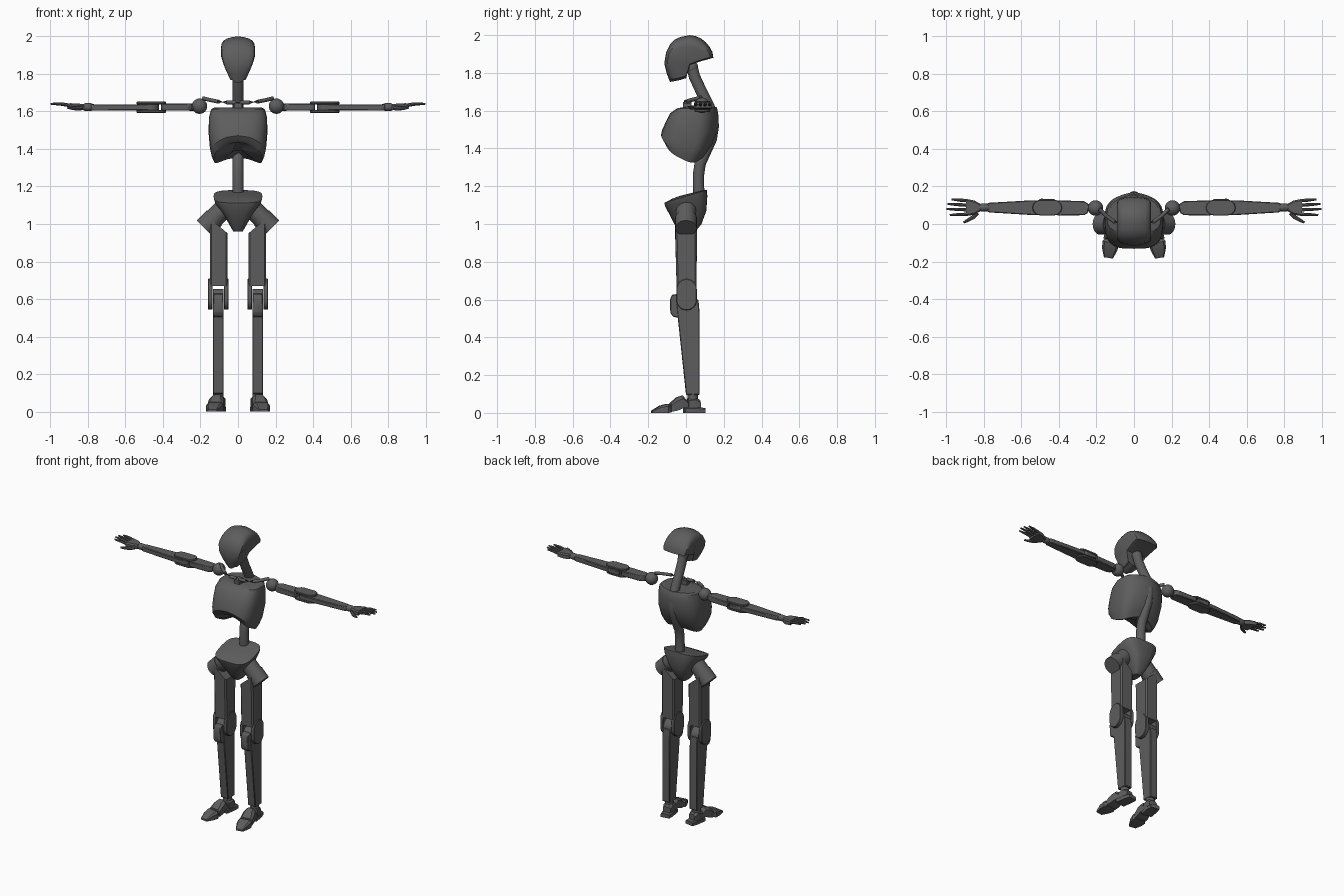
import bpy, bmesh, math
from mathutils import Vector, Matrix

if "Cube" in bpy.data.objects:
    bpy.data.objects.remove(bpy.data.objects["Cube"])

dark = bpy.data.materials.new("dark_grey")
dark.diffuse_color = (.11, .11, .11, 1)
dark.use_nodes = True
dark.node_tree.nodes["Principled BSDF"].inputs["Base Color"].default_value = dark.diffuse_color


def finish(name, bm, mirror=False, bevel=0.0, angle=32):
    bmesh.ops.recalc_face_normals(bm, faces=bm.faces)
    me = bpy.data.meshes.new(name)
    bm.to_mesh(me)
    bm.free()
    me.materials.append(dark)
    ob = bpy.data.objects.new(name, me)
    bpy.context.collection.objects.link(ob)
    bpy.ops.object.select_all(action='DESELECT')
    ob.select_set(True)
    bpy.context.view_layer.objects.active = ob
    bpy.ops.object.shade_smooth_by_angle(angle=math.radians(angle))
    if bevel:
        b = ob.modifiers.new("bevel", 'BEVEL')
        b.width, b.segments, b.limit_method = bevel, 1, 'ANGLE'
    if mirror:
        ob.modifiers.new("mirror", 'MIRROR')
    return ob


def loft(name, rings, mat=None, **kw):
    """Skin equal-length rings and cap both ends."""
    bm = bmesh.new()
    vs = [[bm.verts.new(mat @ Vector(p) if mat else p) for p in r] for r in rings]
    n = len(vs[0])
    for a, b in zip(vs, vs[1:]):
        for i in range(n):
            bm.faces.new((a[i], a[(i + 1) % n], b[(i + 1) % n], b[i]))
    bm.faces.new(vs[0])
    bm.faces.new(vs[-1])
    return finish(name, bm, **kw)


def tube(name, pts, radii, n=16, **kw):
    """Round tube along a path, one radius or a list of radii."""
    P = [Vector(p) for p in pts]
    rings = []
    for i, p in enumerate(P):
        t = (P[min(i + 1, len(P) - 1)] - P[max(i - 1, 0)]).normalized()
        ref = Vector((0, 1, 0)) if abs(t.x) > 0.9 else Vector((1, 0, 0))
        v = t.cross(ref).normalized()
        u = v.cross(t)
        r = radii[i] if isinstance(radii, list) else radii
        rings.append([p + r * (u * math.cos(k * math.tau / n) + v * math.sin(k * math.tau / n))
                      for k in range(n)])
    return loft(name, rings, **kw)


def ball(name, c, r, **kw):
    bm = bmesh.new()
    bmesh.ops.create_uvsphere(bm, u_segments=20, v_segments=12, radius=r,
                              matrix=Matrix.Translation(c))
    return finish(name, bm, **kw)


def slab_x(name, prof, x0, x1, **kw):
    return loft(name, [[(x, y, z) for y, z in prof] for x in (x0, x1)], **kw)


def slab_z(name, prof, z0, z1, **kw):
    return loft(name, [[(x, y, z) for x, y in prof] for z in (z0, z1)], **kw)


def capsule(a, b, r, n=12):
    """2D capsule outline from point a to point b."""
    ang = math.atan2(b[1] - a[1], b[0] - a[0])
    out = []
    for c, off in ((b, -math.pi / 2), (a, math.pi / 2)):
        for k in range(n + 1):
            t = ang + off + math.pi * k / n
            out.append((c[0] + r * math.cos(t), c[1] + r * math.sin(t)))
    return out


def squircle(w, yf, yb, e, n=28):
    pts = []
    for k in range(n):
        c, s = math.cos(k * math.tau / n), math.sin(k * math.tau / n)
        pts.append((w * math.copysign(abs(c) ** e, c),
                    (yf + yb) / 2 + (yb - yf) / 2 * math.copysign(abs(s) ** e, s)))
    return pts


def stations(name, axis, rows, mat=None, **kw):
    """Chamfered box sections: (station, a0, a1, z0, z1) along x or y."""
    rings = []
    for s, a0, a1, z0, z1 in rows:
        c = min(a1 - a0, z1 - z0) * 0.25
        sec = [(a0, z0), (a1, z0), (a1, z1 - c), (a1 - c, z1), (a0 + c, z1), (a0, z1 - c)]
        rings.append([(s, a, z) if axis == 'x' else (a, s, z) for a, z in sec])
    return loft(name, rings, mat=mat, **kw)


# Head: helmet profile repeated across, shrinking to the sides, narrow at the chin
side = [(-.085, 1.752), (-.04, 1.76), (0, 1.772), (.012, 1.81), (.022, 1.842), (.08, 1.862),
        (.145, 1.88), (.14, 1.91), (.125, 1.938), (.105, 1.962), (.08, 1.982), (.05, 1.995),
        (.02, 2.0), (-.03, 1.99), (-.06, 1.976), (-.085, 1.95), (-.105, 1.91), (-.115, 1.85),
        (-.103, 1.80)]
head = []
for u, s in ((-1, .5), (-.95, .7), (-.82, .83), (-.65, .9), (-.35, .97), (0, 1),
             (.35, .97), (.65, .9), (.82, .83), (.95, .7), (1, .5)):
    ring = []
    for y, z in side:
        w = .091 - .05 * (max(0, 1.91 - z) / .155) ** 1.4
        low = max(s, .88) if z < 1.885 else s
        ring.append((u * w, .01 + (y - .01) * (.58 + .42 * s), 1.88 + (z - 1.88) * low))
    head.append(ring)
loft("head", head)

# Spine and neck
path = [(.03, 1.84), (.045, 1.78), (.082, 1.70), (.118, 1.63), (.138, 1.58), (.145, 1.52),
        (.134, 1.45), (.102, 1.38), (.075, 1.32), (.066, 1.26), (.066, 1.2), (.07, 1.14)]
tube("spine", [(0, y, z) for y, z in path], .03, n=20)
ball("neck_joint", (0, .03, 1.83), .034)

# Ribcage: rounded shell, back panels rising to the spine, arched rim, hollow underside
ribs = []
for t, w, yf, yb in ((0, .128, .0, .125), (.03, .144, -.045, .13), (.18, .155, -.085, .137),
                     (.45, .157, -.108, .137), (.72, .151, -.127, .112), (.88, .142, -.132, .085),
                     (1, .129, -.112, .062), (1, .12, -.103, .055), (.85, .03, -.04, .0)):
    ring = []
    for x, y in squircle(w, yf, yb, .6):
        rim = 1.303 + max(0, .06 - y) * .5 + .052 * (1 - (x / w) ** 2)
        mid = (yf + yb) / 2
        back = max(0, y - mid) / (yb - mid)
        ring.append((x, y + .035 * back * (1 - abs(x / w)), 1.62 + (rim - 1.62) * t))
    ribs.append(ring)
loft("ribcage", ribs, angle=30)

# Pelvis: domed sloping top, tapering wedge
loft("pelvis", [[(x, y, z + tilt * y) for x, y in squircle(w, yf, yb, .58, 24)]
                for z, w, yf, yb, tilt in ((1.157, .05, -.03, .07, .25), (1.154, .095, -.07, .1, .27),
                                           (1.147, .13, -.115, .11, .3), (1.12, .122, -.11, .113, .25),
                                           (1.06, .083, -.088, .108, .1), (1.0, .048, -.062, .082, 0),
                                           (.96, .025, -.03, .05, 0))], angle=28)

# Collar
stations("sternum", 'y', [(-.015, -.02, .02, 1.61, 1.645), (.03, -.028, .028, 1.61, 1.65)])
tube("collarbone", [(.01, .0, 1.648), (.06, .0, 1.648), (.105, .012, 1.652), (.15, .045, 1.661),
                    (.185, .08, 1.67)], .0105, n=12, mirror=True)

# Hips
tube("hip_socket", [(.07, 0, 1.088), (.137, 0, 1.021)], .053, n=24, mirror=True)
tube("hip_disc", [(.125, 0, 1.033), (.18, 0, .978)], .057, n=32, mirror=True)

# Thigh: slanted top running into the hip disc
thigh = []
for zi, zo, y0, y1 in ((.95, 1.03, -.058, .058), (.67, .67, -.05, .056)):
    c = .009
    sec = [(.055 + c, y0), (.15 - c, y0), (.15, y0 + c), (.15, y1 - c),
           (.15 - c, y1), (.055 + c, y1), (.055, y1 - c), (.055, y0 + c)]
    thigh.append([(x, y, zi + (zo - zi) * (x - .055) / .095) for x, y in sec])
loft("thigh", thigh, mirror=True)

# Knee fork
for label, x0, x1 in (("inner", .05, .074), ("outer", .136, .16)):
    slab_x("knee_fork_" + label, capsule((.003, .655), (.003, .597), .054), x0, x1,
           bevel=.003, mirror=True)

# Shin, knee disc and kneecap
slab_x("knee_disc", capsule((.002, .598), (.002, .5975), .056), .076, .134, mirror=True)
slab_x("shin", [(-.054, .6), (-.04, .47), (0, .095), (.072, .095), (.072, .53), (.066, .6)],
       .076, .134, bevel=.004, mirror=True)
slab_x("kneecap", [(-.045, .63), (-.075, .625), (-.085, .6), (-.083, .53), (-.07, .51), (-.03, .50)],
       .078, .132, bevel=.004, mirror=True)

# Foot, turned slightly outward
turn = Matrix.Translation((.108, 0, 0)) @ Matrix.Rotation(math.radians(9), 4, 'Z')
tube("ankle", [(.105, .035, .05), (.105, .035, .11)], .028, mirror=True)
stations("heel", 'y', [(.1, -.03, .03, 0, .026), (.06, -.036, .036, 0, .03), (-.01, -.036, .036, 0, .03)],
         mat=turn, mirror=True)
stations("ankle_block", 'y', [(.075, -.026, .026, .02, .065), (.05, -.033, .033, .02, .085),
                              (.01, -.033, .033, .02, .08)], mat=turn, mirror=True)
stations("instep", 'y', [(.008, -.028, .028, .025, .06), (-.02, -.034, .034, .025, .092),
                         (-.05, -.04, .04, .012, .082), (-.085, -.042, .042, .006, .05)],
         mat=turn, mirror=True)
stations("toe", 'y', [(-.08, -.032, .032, .004, .03), (-.1, -.046, .046, 0, .048),
                      (-.14, -.04, .04, 0, .038), (-.183, -.024, .024, 0, .012)],
         mat=turn, mirror=True)

# Shoulder and upper arm
ball("shoulder_ball", (.205, .085, 1.628), .041, mirror=True)
tube("shoulder_link", [(.22, .087, 1.624), (.26, .087, 1.622)], .02, n=12, mirror=True)
slab_z("upper_arm", [(.245, .06), (.265, .047), (.41, .045), (.41, .126), (.265, .122), (.24, .105)],
       1.605, 1.641, bevel=.004, mirror=True)
for label, z0, z1 in (("lower", 1.593, 1.607), ("upper", 1.638, 1.652)):
    slab_z("elbow_fork_" + label, capsule((.425, .087), (.5, .087), .041), z0, z1,
           bevel=.003, mirror=True)

# Forearm
slab_z("elbow_disc", capsule((.464, .087), (.466, .087), .042), 1.609, 1.636, mirror=True)
slab_z("forearm", [(.465, .046), (.55, .048), (.775, .062), (.785, .07), (.785, .105),
                   (.775, .113), (.55, .126), (.465, .127)], 1.606, 1.637, bevel=.004, mirror=True)
slab_z("elbow_cap", [(.42, .12), (.42, .133), (.5, .135), (.52, .12)], 1.607, 1.637,
       bevel=.004, mirror=True)

# Hand
tube("wrist", [(.765, .088, 1.623), (.785, .088, 1.623), (.815, .088, 1.623), (.83, .088, 1.623)],
     [.014, .021, .021, .014], n=12, mirror=True)
stations("palm", 'x', [(.82, .068, .108, 1.608, 1.638), (.85, .05, .125, 1.608, 1.642),
                       (.895, .042, .134, 1.615, 1.644)], mirror=True)
for name, y0, y1, tip in (("little_finger", .124, .131, .972), ("ring_finger", .1, .107, .993),
                          ("middle_finger", .076, .08, .999), ("index_finger", .052, .048, .982)):
    mid = .89 + (tip - .89) * .5
    tube(name, [(.885, y0, 1.63), (mid, (y0 + y1) / 2, 1.639), (tip, y1, 1.641)],
         [.009, .0085, .005], n=8, mirror=True)
tube("thumb", [(.835, .06, 1.618), (.86, .035, 1.616), (.885, .02, 1.617), (.908, .008, 1.62)],
     [.012, .011, .009, .006], n=8, mirror=True)
